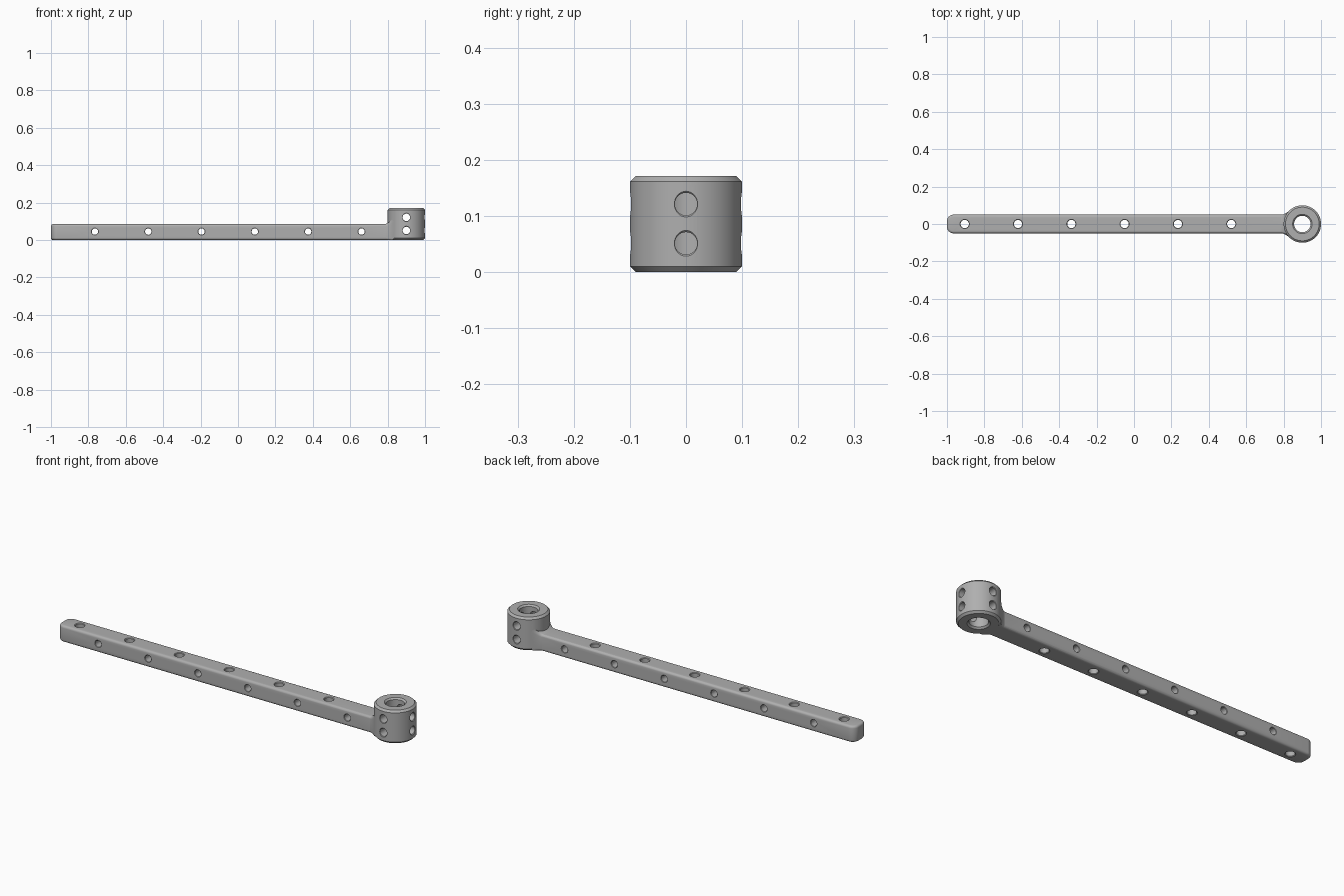
import bpy, bmesh
from math import sin, cos, pi, sqrt, radians
from mathutils import Matrix, Vector

if "Cube" in bpy.data.objects:
    bpy.data.objects.remove(bpy.data.objects["Cube"], do_unlink=True)

HUB_X, HUB_R, HUB_H = 0.9, 0.1, 0.171
ARM_W, ARM_H, ROUND = 0.05, 0.085, 0.012

grey = bpy.data.materials.new("plain grey")
grey.use_nodes = True
grey.diffuse_color = (0.43, 0.43, 0.43, 1)
grey.node_tree.nodes["Principled BSDF"].inputs["Base Color"].default_value = (0.43, 0.43, 0.43, 1)


def finish(bm, name):
    bmesh.ops.recalc_face_normals(bm, faces=bm.faces)
    mesh = bpy.data.meshes.new(name)
    bm.to_mesh(mesh)
    bm.free()
    mesh.materials.append(grey)
    obj = bpy.data.objects.new(name, mesh)
    bpy.context.collection.objects.link(obj)
    return obj


def loft(rings, name):
    """Closed skin over rings of points, capped at both ends."""
    bm = bmesh.new()
    loops = [[bm.verts.new(p) for p in ring] for ring in rings]
    n = len(loops[0])
    for a, b in zip(loops, loops[1:]):
        for i in range(n):
            j = (i + 1) % n
            bm.faces.new((a[i], a[j], b[j], b[i]))
    bm.faces.new(loops[0])
    bm.faces.new(loops[-1])
    return finish(bm, name)


def lathe(profile, name, origin, axis=(0, 0, 1), sides=32):
    """Revolve (radius, distance) pairs about an axis through origin."""
    m = Matrix.Translation(origin) @ Vector((0, 0, 1)).rotation_difference(Vector(axis)).to_matrix().to_4x4()
    turn = [2 * pi * i / sides for i in range(sides)]
    return loft([[m @ Vector((r * cos(t), r * sin(t), d)) for t in turn] for r, d in profile], name)


def combine(target, tool, operation):
    mod = target.modifiers.new("join", 'BOOLEAN')
    mod.object, mod.operation, mod.solver = tool, operation, 'EXACT'
    bpy.context.view_layer.objects.active = target
    bpy.ops.object.modifier_apply(modifier=mod.name)
    bpy.data.objects.remove(tool, do_unlink=True)


def drill(target, origin, axis, half, r, lip, blind=False):
    """Hole with chamfered mouths at +-half from origin."""
    mouth = [(r, half - lip), (r + lip * 2, half + lip)]
    start = [(r, 0)] if blind else [(a, -d) for a, d in reversed(mouth)]
    combine(target, lathe(start + mouth, "hole_cutter", origin, axis), 'DIFFERENCE')


# Long arm: box with a rounded free end and softened long edges
bm = bmesh.new()
bmesh.ops.create_cube(bm, size=1)
end_x = 0.835
for v in bm.verts:
    v.co = Vector((end_x if v.co.x > 0 else -1, v.co.y * 2 * ARM_W, (v.co.z + 0.5) * ARM_H))
corners = [e for e in bm.edges if all(v.co.x < 0 for v in e.verts)
           and abs(e.verts[0].co.z - e.verts[1].co.z) > 0.01]
bmesh.ops.bevel(bm, geom=corners, offset=0.035, segments=8, profile=0.5, affect='EDGES')
rims = [e for e in bm.edges if abs(e.verts[0].co.z - e.verts[1].co.z) < 0.001
        and not all(v.co.x > 0 for v in e.verts)]
bmesh.ops.bevel(bm, geom=rims, offset=ROUND, segments=4, profile=0.5, affect='EDGES')
bracket = finish(bm, "bracket_arm")

# Flared collar that blends the arm into the hub
FILLET, LOW = 0.025, 0.0005


def section(grow, reach):
    w, top, pts = ARM_W + grow, ARM_H + grow, []
    for cy, cz, first in ((1, 1, 0), (-1, 1, 1), (-1, 0, 2), (1, 0, 3)):
        for k in range(6):
            a = (first + k / 5) * pi / 2
            y = cy * (w - ROUND) + ROUND * cos(a)
            z = (top - ROUND if cz else LOW + ROUND) + ROUND * sin(a)
            pts.append((HUB_X - sqrt(max(reach * reach - y * y, 0)), y, z))
    return pts


rings = []
for k in range(9):
    a = k / 8 * pi / 2
    rings.append(section(FILLET * (1 - cos(a)) - 0.0004, HUB_R + FILLET * (1 - sin(a))))
rings.append(section(FILLET, HUB_R - 0.012))
collar = loft(rings, "collar")

# Upright hub with chamfered rims
hub = lathe([(HUB_R - 0.01, 0), (HUB_R, 0.01), (HUB_R, HUB_H - 0.01), (HUB_R - 0.01, HUB_H)],
            "hub", (HUB_X, 0, 0), sides=96)
combine(bracket, collar, 'UNION')
combine(bracket, hub, 'UNION')

# Holes along the arm, alternating between vertical and crosswise
for i in range(6):
    drill(bracket, (-0.905 + 0.285 * i, 0, ARM_H / 2), (0, 0, 1), ARM_H / 2, 0.022, 0.003)
    drill(bracket, (-0.765 + 0.285 * i, 0, 0.045), (0, 1, 0), ARM_W, 0.017, 0.002)

# Hub bore and its set-screw holes
drill(bracket, (HUB_X, 0, HUB_H / 2), (0, 0, 1), HUB_H / 2, 0.044, 0.008)
for z in (0.051, 0.121):
    drill(bracket, (HUB_X, 0, z), (0, 1, 0), HUB_R, 0.02, 0.003)
    drill(bracket, (HUB_X, 0, z), (1, 0, 0), HUB_R, 0.02, 0.003, blind=True)

bpy.ops.object.select_all(action='DESELECT')
bracket.select_set(True)
bpy.context.view_layer.objects.active = bracket
bpy.ops.object.shade_smooth_by_angle(angle=radians(30))
